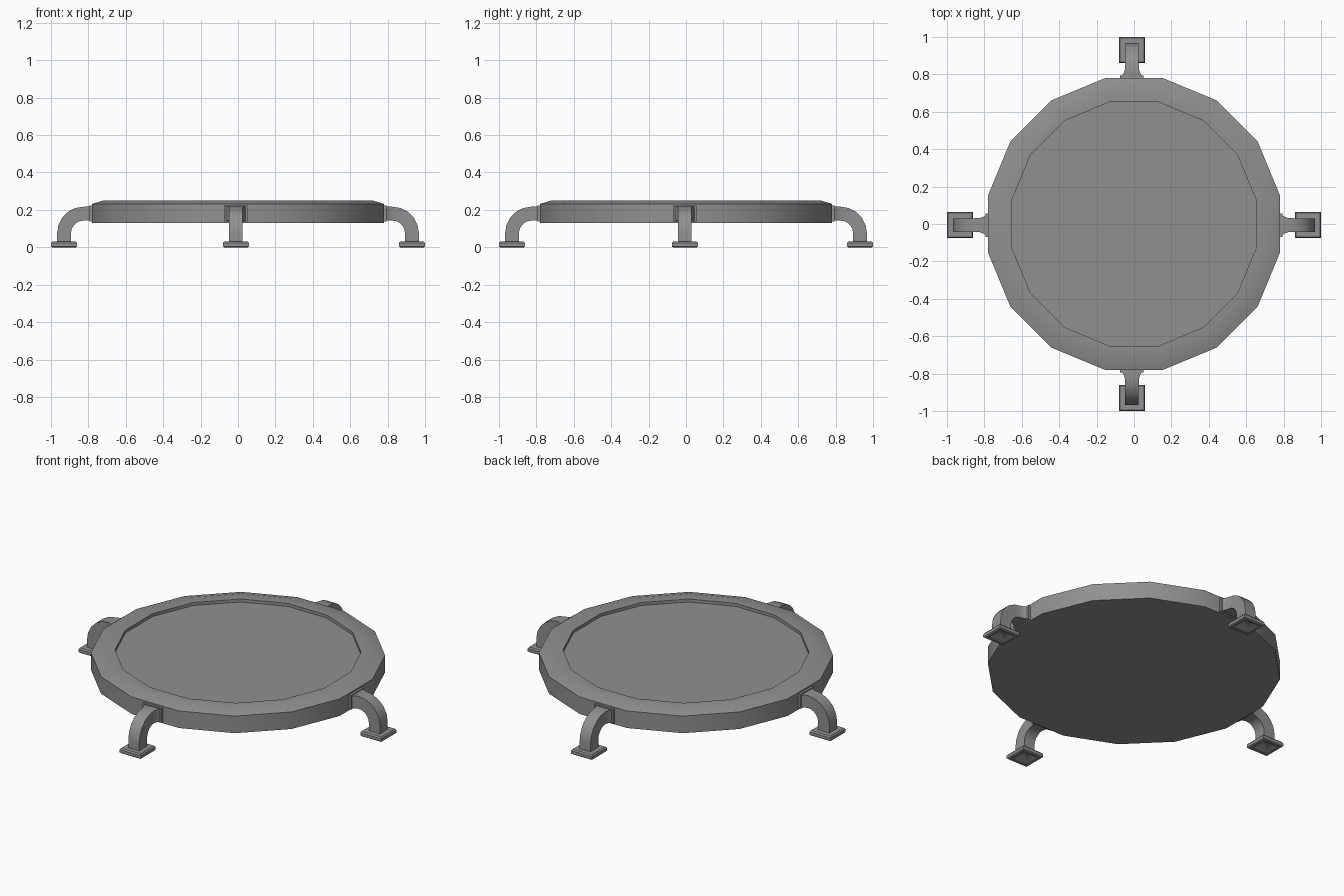
import bpy, bmesh
from math import sin, cos, pi, radians

if "Cube" in bpy.data.objects:
    bpy.data.objects.remove(bpy.data.objects["Cube"])

# Dark grey finish
grey = bpy.data.materials.new("dark_grey")
grey.diffuse_color = (.28, .28, .28, 1)
grey.use_nodes = True
grey.node_tree.nodes["Principled BSDF"].inputs["Base Color"].default_value = grey.diffuse_color


def finish(name, bm, angle=35):
    bmesh.ops.recalc_face_normals(bm, faces=bm.faces)
    me = bpy.data.meshes.new(name)
    bm.to_mesh(me)
    bm.free()
    me.materials.append(grey)
    ob = bpy.data.objects.new(name, me)
    bpy.context.collection.objects.link(ob)
    bpy.ops.object.select_all(action='DESELECT')
    bpy.context.view_layer.objects.active = ob
    ob.select_set(True)
    bpy.ops.object.shade_smooth_by_angle(angle=radians(angle))
    return ob


def loft(name, rings):
    """Skin a series of equal-length vertex rings and cap both ends."""
    bm = bmesh.new()
    loops = [[bm.verts.new(p) for p in r] for r in rings]
    n = len(loops[0])
    for a, b in zip(loops, loops[1:]):
        for i in range(n):
            j = (i + 1) % n
            bm.faces.new((a[i], a[j], b[j], b[i]))
    bm.faces.new(loops[0])
    bm.faces.new(loops[-1])
    return finish(name, bm)


def circle(r, z, n=16):
    return [(r * cos((i + .5) * 2 * pi / n), r * sin((i + .5) * 2 * pi / n), z) for i in range(n)]


def square(cx, h, z):
    return [(cx + a * h, b * h, z) for a, b in ((-1, -1), (1, -1), (1, 1), (-1, 1))]


def section(x, z, t, w, h):
    """Rectangular section across a path heading down by angle t."""
    nx, nz = sin(t), cos(t)
    return [(x + s * nx * h, y * w, z + s * nz * h) for s, y in ((-1, -1), (1, -1), (1, 1), (-1, 1))]


# Round tray with chamfered rim and shallow recess
loft("tray", [circle(r, z) for r, z in
              ((.795, .13), (.795, .232), (.735, .25), (.665, .25), (.665, .232))])

for k, side in enumerate(("right", "back", "left", "front")):
    # Mounting plate against the tray edge
    plate = loft(side + "_plate", [section(x, .18, 0, .063, .043) for x in (.77, .793)])

    # Leg: flares out at the plate, bends down to the foot
    path = [section(.79, .18, 0, .054, .037), section(.805, .18, 0, .045, .037),
            section(.825, .18, 0, .038, .037)]
    for i in range(1, 6):
        t = i * pi / 10
        path.append(section(.825 + .105 * sin(t), .075 + .105 * cos(t), t, .036, .037))
    path.append(section(.93, .025, pi / 2, .036, .037))
    leg = loft(side + "_leg", path)

    # Square foot with bevelled edges and a pyramid hollow underneath
    foot = loft(side + "_foot", [square(.93, h, z) for h, z in
                ((.004, .027), (.05, .004), (.05, 0), (.064, 0), (.07, .005), (.07, .022), (.064, .03))])

    # The legs sit very slightly off the tray's centre lines
    for ob in (plate, leg, foot):
        ob.rotation_euler.z = k * pi / 2
        if k % 2:
            ob.location.x = -.011
        else:
            ob.location.y = -.006
